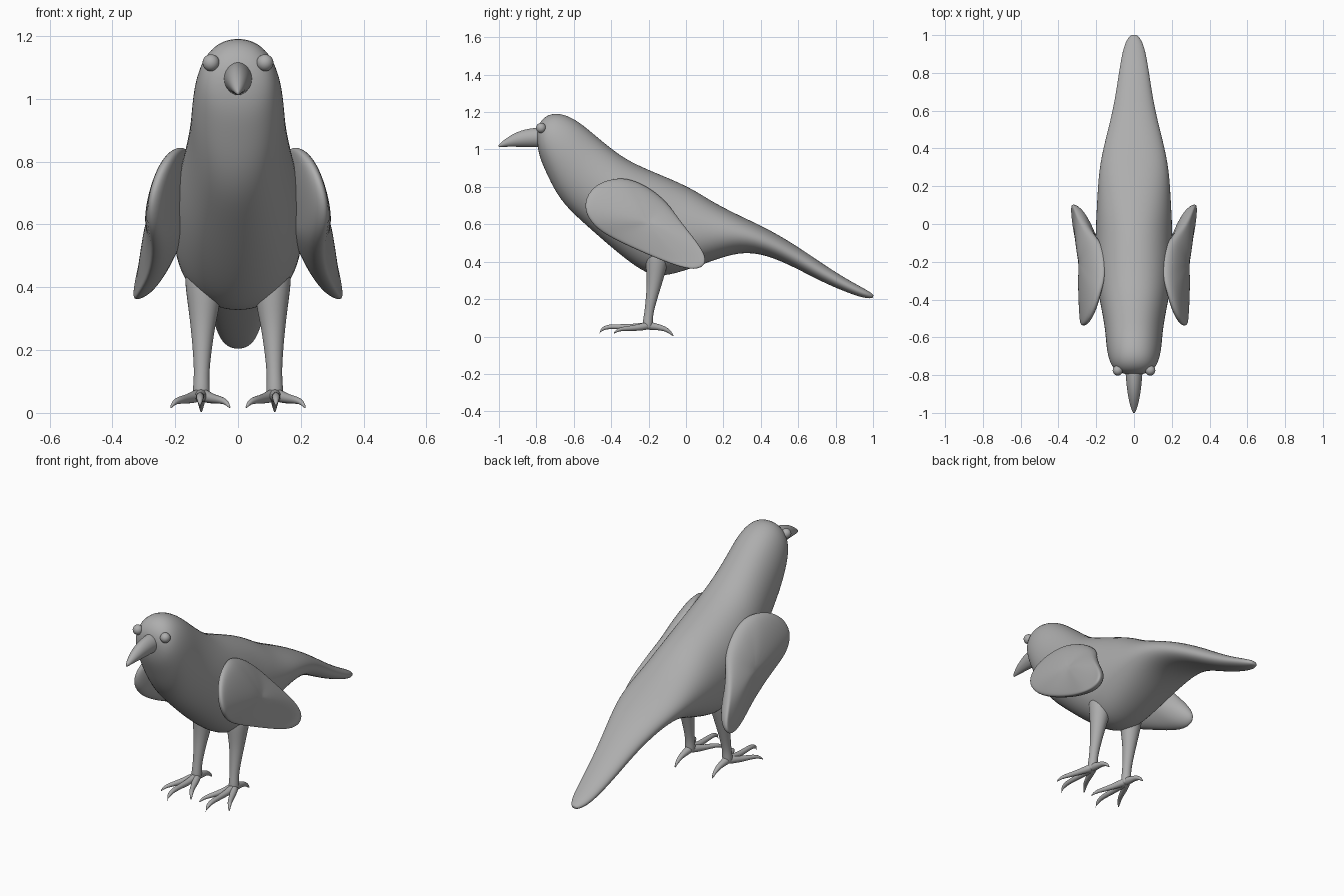
import bpy, bmesh, math
from mathutils import Vector

grey = bpy.data.materials.new("plumage grey")
grey.diffuse_color = (0.42, 0.42, 0.42, 1)


def finish(name, bm, levels=2):
    bmesh.ops.recalc_face_normals(bm, faces=bm.faces)
    for f in bm.faces:
        f.smooth = True
    me = bpy.data.meshes.new(name)
    bm.to_mesh(me)
    bm.free()
    me.materials.append(grey)
    ob = bpy.data.objects.new(name, me)
    bpy.context.collection.objects.link(ob)
    if levels:
        ob.modifiers.new("smooth", 'SUBSURF').levels = levels
        ob.modifiers["smooth"].render_levels = levels
    return ob


def skin(bm, rings):
    """Bridge successive closed rings and close both ends."""
    loops = [[bm.verts.new(p) for p in r] for r in rings]
    n = len(loops[0])
    for a, b in zip(loops, loops[1:]):
        for i in range(n):
            j = (i + 1) % n
            bm.faces.new((a[i], a[j], b[j], b[i]))
    for end in (loops[0], loops[-1]):
        c = bm.verts.new(sum((v.co for v in end), Vector()) / n)
        for i in range(n):
            bm.faces.new((end[i], end[(i + 1) % n], c))


def profile_loft(name, stations, n=16, power=0.9):
    """Stations: top y, top z, bottom y, bottom z, half width."""
    rings = []
    for ty, tz, by, bz, w in stations:
        ring = []
        for i in range(n):
            a = 2 * math.pi * i / n
            s, c = math.sin(a), math.cos(a)
            x = w * 1.01 * math.copysign(abs(s) ** power, s)
            k = 0.5 + 0.508 * c
            ring.append(Vector((x, by + (ty - by) * k, bz + (tz - bz) * k)))
        rings.append(ring)
    bm = bmesh.new()
    skin(bm, rings)
    return finish(name, bm)


def tube(bm, path, n=8):
    """Tapered limb through (x, y, z, radius) points."""
    pts = [Vector(p[:3]) for p in path]
    rings = []
    for k, p in enumerate(pts):
        d = pts[min(k + 1, len(pts) - 1)] - pts[max(k - 1, 0)]
        u = d.cross(Vector((0.3, 0, 1) if abs(d.z) < 0.8 * d.length else (0, 1, 0))).normalized()
        v = d.cross(u).normalized()
        r = path[k][3] * 1.06
        rings.append([p + r * (math.cos(t) * u + math.sin(t) * v)
                      for t in (2 * math.pi * i / n for i in range(n))])
    skin(bm, rings)


# Head, body and tail
profile_loft("body", [
    (-0.797, 1.11, -0.793, 1.01, 0.055), (-0.77, 1.17, -0.78, 0.95, 0.105),
    (-0.70, 1.203, -0.745, 0.87, 0.134), (-0.60, 1.172, -0.70, 0.775, 0.148),
    (-0.50, 1.09, -0.635, 0.685, 0.153), (-0.40, 1.005, -0.53, 0.59, 0.17),
    (-0.30, 0.935, -0.40, 0.475, 0.195), (-0.15, 0.872, -0.27, 0.37, 0.207),
    (-0.03, 0.822, -0.16, 0.31, 0.207), (0.06, 0.775, -0.02, 0.345, 0.203),
    (0.16, 0.71, 0.13, 0.40, 0.196), (0.30, 0.64, 0.29, 0.455, 0.187),
    (0.45, 0.57, 0.43, 0.437, 0.155), (0.60, 0.48, 0.58, 0.37, 0.115),
    (0.75, 0.375, 0.72, 0.295, 0.09), (0.88, 0.295, 0.86, 0.235, 0.07),
    (0.965, 0.25, 0.95, 0.205, 0.05), (1.003, 0.225, 0.998, 0.203, 0.02)])

# Beak
profile_loft("beak", [
    (-0.74, 1.12, -0.74, 1.01, 0.05), (-0.80, 1.118, -0.79, 1.01, 0.046),
    (-0.87, 1.108, -0.86, 1.012, 0.04), (-0.93, 1.082, -0.92, 1.014, 0.03),
    (-0.975, 1.05, -0.97, 1.014, 0.018), (-1.003, 1.025, -1.0, 1.012, 0.005)],
    n=12, power=1.15)

# Wing outline: y, z, x of the rim
RIM = [(-0.36, 0.85, 0.185), (-0.46, 0.828, 0.215), (-0.53, 0.765, 0.25),
       (-0.548, 0.68, 0.275), (-0.50, 0.592, 0.275), (-0.40, 0.525, 0.255),
       (-0.20, 0.435, 0.27), (-0.05, 0.375, 0.31), (0.05, 0.353, 0.325),
       (0.108, 0.38, 0.327), (0.105, 0.44, 0.315), (0.04, 0.53, 0.29),
       (-0.04, 0.63, 0.24), (-0.10, 0.72, 0.18), (-0.20, 0.80, 0.165),
       (-0.29, 0.84, 0.165)]


def wing_ring(side, scale, outer, thick):
    cy, cz, cx = -0.2, 0.61, (0.302 if outer else 0.15)
    blend = (1 - scale) ** 0.6
    off = thick if outer else -thick
    return [Vector((side * (x + (cx - x) * blend + off),
                    cy + (y - cy) * scale, cz + (z - cz) * scale)) for y, z, x in RIM]


for side, label in ((1, "left"), (-1, "right")):
    # Wing
    bm = bmesh.new()
    skin(bm, [wing_ring(side, s, o, t) for s, o, t in (
        (0.3, True, 0), (0.65, True, 0.005), (0.9, True, 0.008), (1.0, True, 0.012),
        (1.0, False, 0.012), (0.9, False, 0.008), (0.65, False, 0.005), (0.3, False, 0))])
    finish(label + "_wing", bm)

    # Eye
    bm = bmesh.new()
    bmesh.ops.create_uvsphere(bm, u_segments=20, v_segments=12, radius=0.027)
    bmesh.ops.translate(bm, verts=bm.verts, vec=(side * 0.086, -0.775, 1.115))
    finish(label + "_eye", bm, 0)

    # Leg with three front toes and one back toe
    limbs = [
        [(0.108, -0.15, 0.46, 0.07), (0.108, -0.16, 0.36, 0.056), (0.112, -0.17, 0.28, 0.041),
         (0.114, -0.185, 0.20, 0.031), (0.116, -0.20, 0.12, 0.024), (0.117, -0.205, 0.07, 0.029),
         (0.117, -0.205, 0.04, 0.026)],
        [(0.117, -0.19, 0.058, 0.024), (0.119, -0.28, 0.05, 0.017), (0.121, -0.36, 0.052, 0.014),
         (0.121, -0.42, 0.053, 0.013), (0.121, -0.452, 0.038, 0.009), (0.121, -0.463, 0.015, 0.003)],
        [(0.12, -0.2, 0.058, 0.024), (0.155, -0.27, 0.045, 0.016), (0.18, -0.33, 0.042, 0.013),
         (0.202, -0.365, 0.036, 0.009), (0.214, -0.385, 0.017, 0.003)],
        [(0.114, -0.2, 0.058, 0.024), (0.085, -0.27, 0.045, 0.016), (0.06, -0.33, 0.042, 0.013),
         (0.038, -0.365, 0.036, 0.009), (0.026, -0.385, 0.017, 0.003)],
        [(0.117, -0.215, 0.06, 0.026), (0.117, -0.16, 0.052, 0.018), (0.117, -0.115, 0.043, 0.014),
         (0.117, -0.085, 0.024, 0.009), (0.117, -0.068, 0.003, 0.003)]]
    bm = bmesh.new()
    for path in limbs:
        tube(bm, [(side * x, y, z, r) for x, y, z, r in path])
    finish(label + "_leg", bm)
